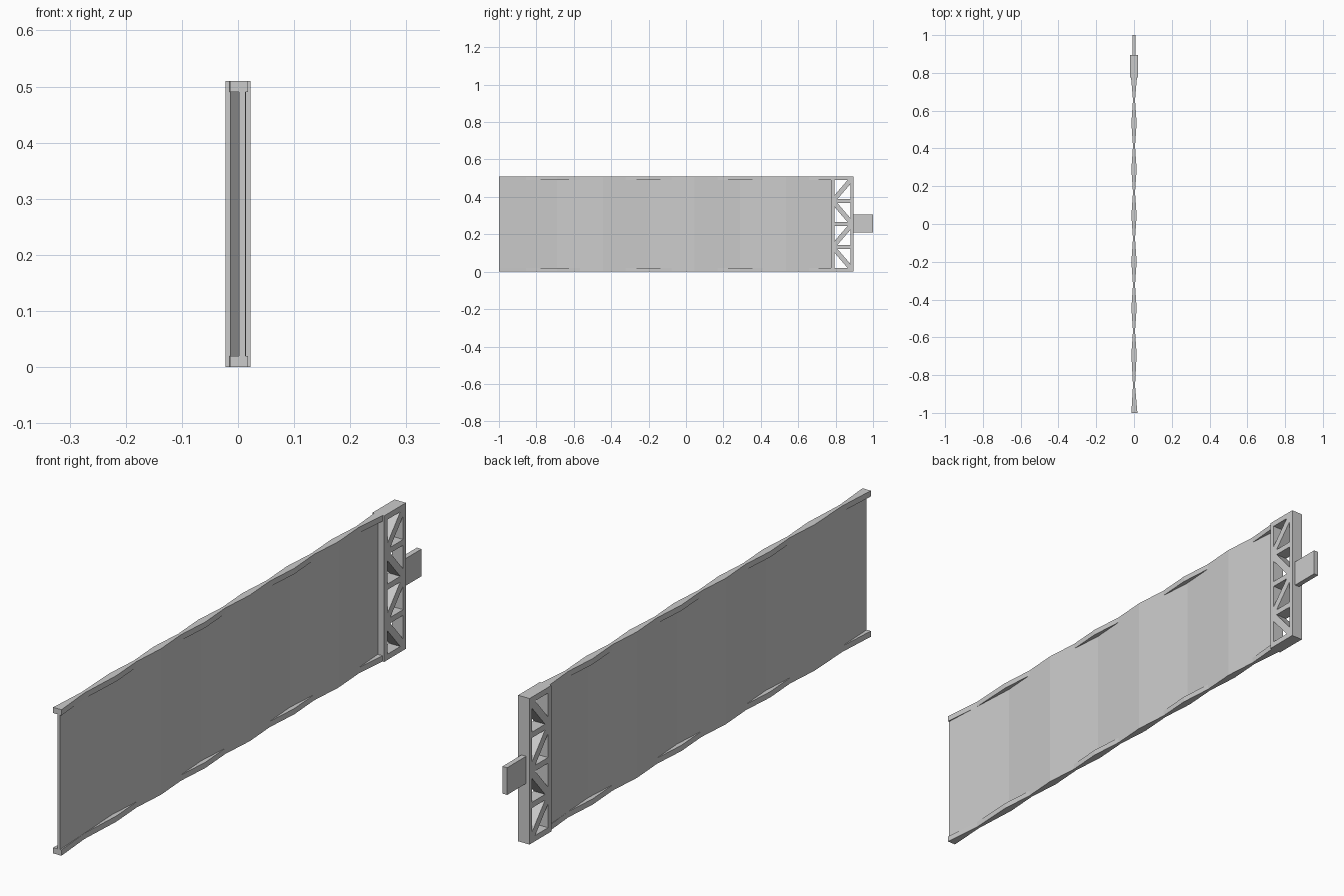
import bpy, bmesh

if "Cube" in bpy.data.objects:
    bpy.data.objects.remove(bpy.data.objects["Cube"])

H, RAIL = 0.51, 0.02          # overall height, rail height
T, AMP = 0.0055, 0.0085       # panel half thickness, wave amplitude
END = 0.78                    # where the wavy panel meets the end frame


def prisms(name, outlines, to3d, lo, hi):
    """Extrude closed 2D outlines between lo and hi; to3d maps (a, b, depth)."""
    bm = bmesh.new()
    for pts in outlines:
        a = [bm.verts.new(to3d(p, q, lo)) for p, q in pts]
        b = [bm.verts.new(to3d(p, q, hi)) for p, q in pts]
        bm.faces.new(a)
        bm.faces.new(b)
        n = len(pts)
        for i in range(n):
            j = (i + 1) % n
            bm.faces.new((a[i], a[j], b[j], b[i]))
    bmesh.ops.recalc_face_normals(bm, faces=bm.faces)
    me = bpy.data.meshes.new(name)
    bm.to_mesh(me)
    bm.free()
    ob = bpy.data.objects.new(name, me)
    bpy.context.collection.objects.link(ob)
    return ob


def flat(a, b, d):            # plan outline, extruded along z
    return (a, b, d)


def side(a, b, d):            # side outline, extruded along x
    return (d, a, b)


def rect(y0, y1, z0, z1):
    return [(y0, z0), (y1, z0), (y1, z1), (y0, z1)]


# zigzag centre line of the panel
crests = [(-1.0, 0.0075)]
crests += [(-0.69 + 0.245 * i, AMP * (1 if i % 2 else -1)) for i in range(6)]
crests.append((END, -AMP))

# thin wavy panel
outline = [(c + T, y) for y, c in crests] + [(c - T, y) for y, c in reversed(crests)]
prisms("wavy_panel", [outline], flat, RAIL, H - RAIL)

# rails: chain of lozenges, pinched where the zigzag crosses the middle
widths = []
for (y0, c0), (y1, c1) in zip(crests, crests[1:]):
    widths.append((y0, abs(c0) + T))
    widths.append((y0 + (y1 - y0) * c0 / (c0 - c1), T))
widths.append((END, 0.016))
right = [(w, y) for y, w in widths]
left = [(-w, y) for y, w in reversed(widths)]
right[0], left[-1] = (0.018, -1.0), (-0.014, -1.0)
for name, z in (("bottom_rail", 0.0), ("top_rail", H - RAIL)):
    prisms(name, [right + left], flat, z, z + RAIL)

# end frame with triangular truss openings
frame = prisms("end_frame", [rect(0.775, 0.895, 0, H)], side, -0.022, 0.022)
holes = []
y0, y1, gy, gz = 0.793, 0.88, 0.016, 0.02
for i in range(4):
    z0 = 0.02 + 0.1225 * i
    z1 = z0 + 0.1025
    up = [(y0, z0 + gz), (y1 - gy, z1), (y0, z1)]
    down = [(y0 + gy, z0), (y1, z0), (y1, z1 - gz)]
    for tri in (up, down):
        if i % 2 == 0:        # alternate the diagonal direction
            tri = [(y0 + y1 - y, z) for y, z in tri]
        holes.append(tri)
cutter = prisms("truss_cutter", holes, side, -0.1, 0.1)
cutter.hide_render = True
mod = frame.modifiers.new("openings", "BOOLEAN")
mod.operation = "DIFFERENCE"
mod.solver = "EXACT"
mod.object = cutter
bpy.context.view_layer.objects.active = frame
bpy.ops.object.modifier_apply(modifier=mod.name)
bpy.data.objects.remove(cutter)

# tab at the far end
prisms("end_tab", [rect(0.89, 1.0, 0.21, 0.305)], side, -0.009, 0.009)
